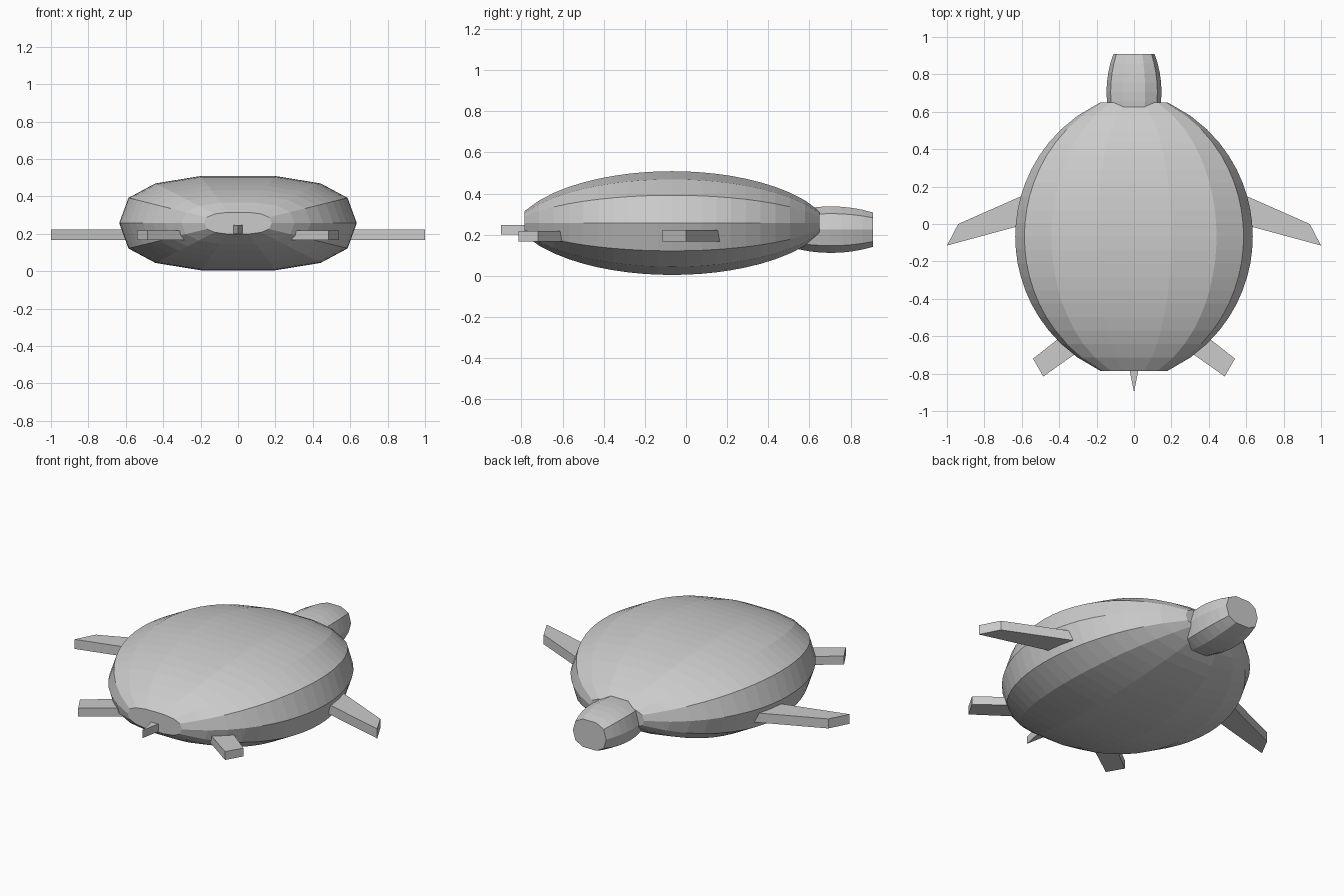
import bpy, bmesh
from math import sin, cos, pi, sqrt, copysign

if "Cube" in bpy.data.objects:
    bpy.data.objects.remove(bpy.data.objects["Cube"], do_unlink=True)

grey = bpy.data.materials.new("plain grey")
grey.use_nodes = True
COLOUR = (0.6, 0.6, 0.6, 1)
grey.diffuse_color = COLOUR
grey.node_tree.nodes["Principled BSDF"].inputs["Base Color"].default_value = COLOUR


def finish(bm, name):
    bmesh.ops.recalc_face_normals(bm, faces=bm.faces)
    mesh = bpy.data.meshes.new(name)
    bm.to_mesh(mesh)
    bm.free()
    mesh.materials.append(grey)
    ob = bpy.data.objects.new(name, mesh)
    bpy.context.collection.objects.link(ob)
    return ob


def spow(v, p=0.77):
    """Signed power that squares off an ellipse a little."""
    return copysign(abs(v) ** p, v) if abs(v) > 1e-6 else 0


def bulge(u, half, sag):
    """Circular arc through 0 at u = -half and half, scaled to 1 in the middle."""
    r = (half * half + sag * sag) / (2 * sag)
    return (sqrt(r * r - u * u) - (r - sag)) / sag


def barrel(name, y0, y1, z, mid, end, sides, steps):
    """Loft squared ellipses along y, wide in the middle, flat at both ends."""
    bm = bmesh.new()
    half, centre = (y1 - y0) / 2, (y0 + y1) / 2
    top = max(spow(sin(2 * pi * k / sides)) for k in range(sides))
    rings = []
    for i in range(steps + 1):
        u = half * (2 * i / steps - 1)
        f = bulge(u, half, mid[0] - end[0])
        rx, rz = (e + (m - e) * f for m, e in zip(mid, end))
        rings.append([bm.verts.new((rx * spow(cos(a)), centre + u,
                                    z + rz * spow(sin(a)) / top))
                      for a in (2 * pi * k / sides for k in range(sides))])
    for a, b in zip(rings, rings[1:]):
        for k in range(sides):
            n = (k + 1) % sides
            bm.faces.new((a[k], a[n], b[n], b[k]))
    bm.faces.new(rings[0])
    bm.faces.new(rings[-1])
    return finish(bm, name)


def slab(name, outline, z0, z1, side=1):
    """Extrude a plan outline upward, mirrored in x when side is -1."""
    bm = bmesh.new()
    face = bm.faces.new([bm.verts.new((side * x, y, z0)) for x, y in outline])
    new = bmesh.ops.extrude_face_region(bm, geom=[face])["geom"]
    bmesh.ops.translate(bm, vec=(0, 0, z1 - z0),
                        verts=[v for v in new if isinstance(v, bmesh.types.BMVert)])
    return finish(bm, name)


# Shell and head
barrel("shell", -0.785, 0.65, 0.257, (0.635, 0.252), (0.18, 0.058), 14, 20)
barrel("head", 0.50, 0.91, 0.225, (0.147, 0.113), (0.11, 0.083), 10, 8)

# Flippers, the same on both sides
LONG = [(0.45, 0.216), (0.94, 0.0), (1.0, -0.115), (0.45, 0.034)]
SHORT = [(0.28, -0.516), (0.54, -0.72), (0.485, -0.815), (0.22, -0.628)]
for word, side in (("left", 1), ("right", -1)):
    slab(word + "_long_flipper", LONG, 0.167, 0.224, side)
    slab(word + "_short_flipper", SHORT, 0.168, 0.218, side)

# Pointed tail
slab("tail", [(-0.028, -0.76), (0.028, -0.76), (0, -0.9)], 0.202, 0.248)
